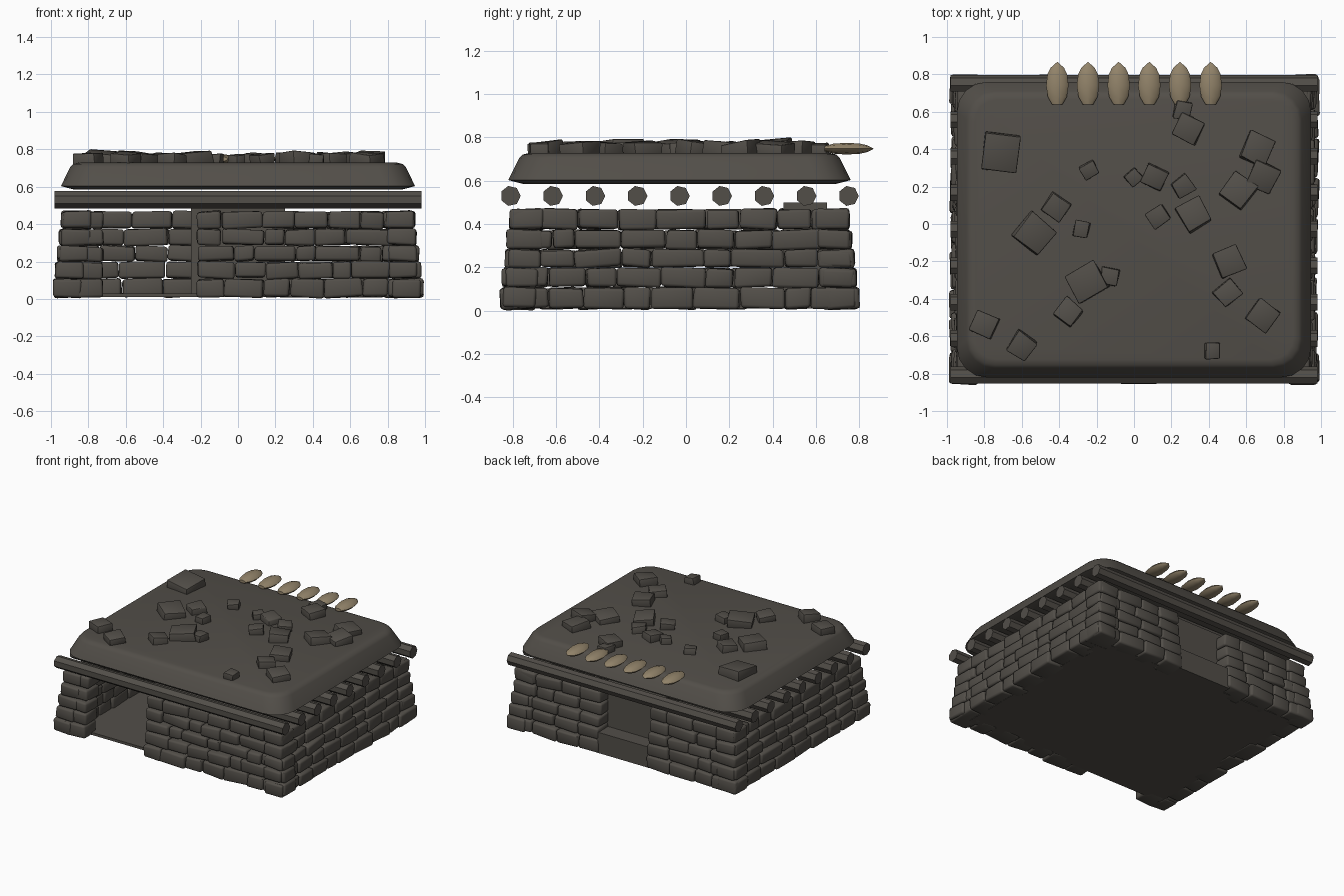
import bpy, bmesh, math, random
from mathutils import Matrix, Vector, Euler

random.seed(4)
cube = bpy.data.objects.get("Cube")
if cube:
    bpy.data.objects.remove(cube)

CY = -0.03  # middle of the building in y


def material(name, rgb):
    m = bpy.data.materials.new(name)
    m.use_nodes = True
    m.diffuse_color = (*rgb, 1)
    node = next(n for n in m.node_tree.nodes if n.type == "BSDF_PRINCIPLED")
    node.inputs["Base Color"].default_value = (*rgb, 1)
    node.inputs["Roughness"].default_value = 0.9
    return m


STONE = material("dark_stone", (0.085, 0.077, 0.066))
SACK = material("tan_sackcloth", (0.29, 0.23, 0.145))


def finish(name, bm, mat, angle=None):
    bmesh.ops.recalc_face_normals(bm, faces=bm.faces)
    me = bpy.data.meshes.new(name)
    bm.to_mesh(me)
    bm.free()
    me.materials.append(mat)
    ob = bpy.data.objects.new(name, me)
    bpy.context.collection.objects.link(ob)
    if angle:
        bpy.ops.object.select_all(action="DESELECT")
        ob.select_set(True)
        bpy.context.view_layer.objects.active = ob
        bpy.ops.object.shade_smooth_by_angle(angle=math.radians(angle))
    return ob


def add_block(bm, size, matrix, bevel=0, jitter=0):
    """Append one block, optionally worn, to bm."""
    part = bmesh.new()
    bmesh.ops.create_cube(part, size=1)
    for v in part.verts:
        wobble = Vector([random.uniform(-jitter, jitter) for _ in range(3)])
        v.co = Vector(a * b for a, b in zip(v.co, size)) + wobble
    if bevel:
        bmesh.ops.bevel(part, geom=part.edges[:], offset=bevel, segments=2,
                        profile=0.5, affect="EDGES")
    part.transform(matrix)
    tmp = bpy.data.meshes.new("tmp")
    part.to_mesh(tmp)
    part.free()
    bm.from_mesh(tmp)
    bpy.data.meshes.remove(tmp)


def loft(bm, rings):
    """Skin closed rings of points and cap both ends."""
    loops = [[bm.verts.new(p) for p in ring] for ring in rings]
    for a, b in zip(loops, loops[1:]):
        for i in range(len(a)):
            j = (i + 1) % len(a)
            bm.faces.new((a[i], a[j], b[j], b[i]))
    bm.faces.new(loops[0])
    bm.faces.new(loops[-1])


# Dry stone walls: five courses leaning slightly inward
ROWS = [0.008, 0.108, 0.2, 0.285, 0.375, 0.47]
DEPTH = 0.15


def stone_wall(name, half, face, turn, openings):
    bm = bmesh.new()
    spin = Matrix.Translation((0, CY, 0)) @ Matrix.Rotation(turn, 4, "Z")
    for row, (z0, z1) in enumerate(zip(ROWS, ROWS[1:])):
        lean = 0.011 * row
        ends = [-half + lean, *openings, half - lean]
        for a, b in zip(ends[::2], ends[1::2]):
            count = max(1, round((b - a) / 0.175))
            cuts = [a + (b - a) * i / count for i in range(count + 1)]
            for i in range(1, count):
                cuts[i] += random.uniform(-0.045, 0.045)
            for c, d in zip(cuts, cuts[1:]):
                mid = ((c + d) / 2, -face + lean + DEPTH / 2 +
                       random.uniform(0.004, 0.018), (z0 + z1) / 2)
                tilt = Euler([random.uniform(-0.045, 0.045) for _ in range(3)])
                m = spin @ Matrix.Translation(mid) @ tilt.to_matrix().to_4x4()
                add_block(bm, (d - c - 0.004, DEPTH, z1 - z0 - 0.005), m,
                          0.014, 0.005)
    finish(name, bm, STONE, 50)


HX, HY = 0.99, 0.83
stone_wall("front_wall", HX, HY, 0, [-0.72, -0.22])
stone_wall("back_wall", HX, HY, math.pi, [-0.21, 0.21])
stone_wall("left_wall", HY, HX, math.pi / 2, [])
stone_wall("right_wall", HY, HX, -math.pi / 2, [])

# Floor, recessed back panel and its sill
for name, size, at in (
        ("floor", (1.76, 1.46, 0.02), (0, CY, 0.02)),
        ("back_panel", (0.5, 0.2, 0.49), (0, 0.55, 0.255)),
        ("back_sill", (0.46, 0.24, 0.16), (0, 0.65, 0.09))):
    bm = bmesh.new()
    add_block(bm, size, Matrix.Translation(at))
    finish(name, bm, STONE)

# Seven-sided roof logs
for n in range(9):
    bm = bmesh.new()
    m = Matrix.Translation((0, -0.81 + 0.195 * n, 0.53)) @ \
        Matrix.Rotation(math.pi / 2, 4, "Y")
    bmesh.ops.create_cone(bm, cap_ends=True, segments=7, radius1=0.047,
                          radius2=0.047, depth=1.96, matrix=m)
    finish(f"roof_log_{n + 1}", bm, STONE)


# Earth roof slab with rounded corners
def rounded_ring(inset, z, radius):
    hx, hy = 0.947 - inset, 0.79 - inset
    ring = []
    for quarter, (sx, sy) in enumerate(((1, 1), (-1, 1), (-1, -1), (1, -1))):
        for k in range(5):
            t = (quarter + k / 4) * math.pi / 2
            ring.append((sx * (hx - radius) + radius * math.cos(t),
                         CY + sy * (hy - radius) + radius * math.sin(t), z))
    return ring


bm = bmesh.new()
loft(bm, [rounded_ring(*r) for r in (
    (0.07, 0.585, 0.13), (0, 0.603, 0.16), (0.05, 0.705, 0.15),
    (0.066, 0.721, 0.14), (0.095, 0.728, 0.12))])
finish("roof_slab", bm, STONE, 35)

# Loose rubble on the roof: x, y, width (hundredths), heading (degrees)
RUBBLE = [
    (-71, 38, 19, -7), (29, 51, 14, -25), (26, 61, 9, -10), (-24, 29, 8, 30),
    (0, 25, 8, 40), (11, 25, 12, -25), (26, 20, 10, 35), (13, 4, 10, 35),
    (32, 5, 14, 30), (56, 18, 15, -35), (66, 40, 15, -25), (69, 25, 14, -25),
    (-42, 9, 12, -35), (-53, -5, 17, -40), (-28, -3, 8, -10),
    (-25, -31, 18, 30), (-13, -28, 9, -10), (-35, -47, 12, -40),
    (-80, -54, 13, -25), (-60, -65, 12, -35), (51, -20, 14, 25),
    (50, -37, 12, 40), (69, -49, 14, -35), (42, -68, 8, 0)]
bm = bmesh.new()
for x, y, width, heading in RUBBLE:
    w = width / 100
    tilt = Euler((random.uniform(-0.12, 0.12), random.uniform(-0.12, 0.12),
                  math.radians(heading)))
    m = Matrix.Translation((x / 100, y / 100, 0.738 + w * 0.04)) @ \
        tilt.to_matrix().to_4x4()
    add_block(bm, (w, w * random.uniform(0.9, 1.1), 0.055 + w * 0.1), m,
              0.007, 0.006)
finish("roof_rubble", bm, STONE, 40)

# Sandbags along the back edge: blunt inside, pointed outside
BAG = [(-0.112, 0.45), (-0.07, 0.85), (-0.01, 1), (0.05, 0.88),
       (0.085, 0.6), (0.115, 0.04)]
for n in range(6):
    bm = bmesh.new()
    x = -0.41 + 0.164 * n
    loft(bm, [[(x + 0.06 * s * math.cos(t), 0.75 + y,
                0.748 + 0.027 * s * math.sin(t))
               for t in (k * math.pi / 4 for k in range(8))] for y, s in BAG])
    finish(f"sandbag_{n + 1}", bm, SACK, 40)
